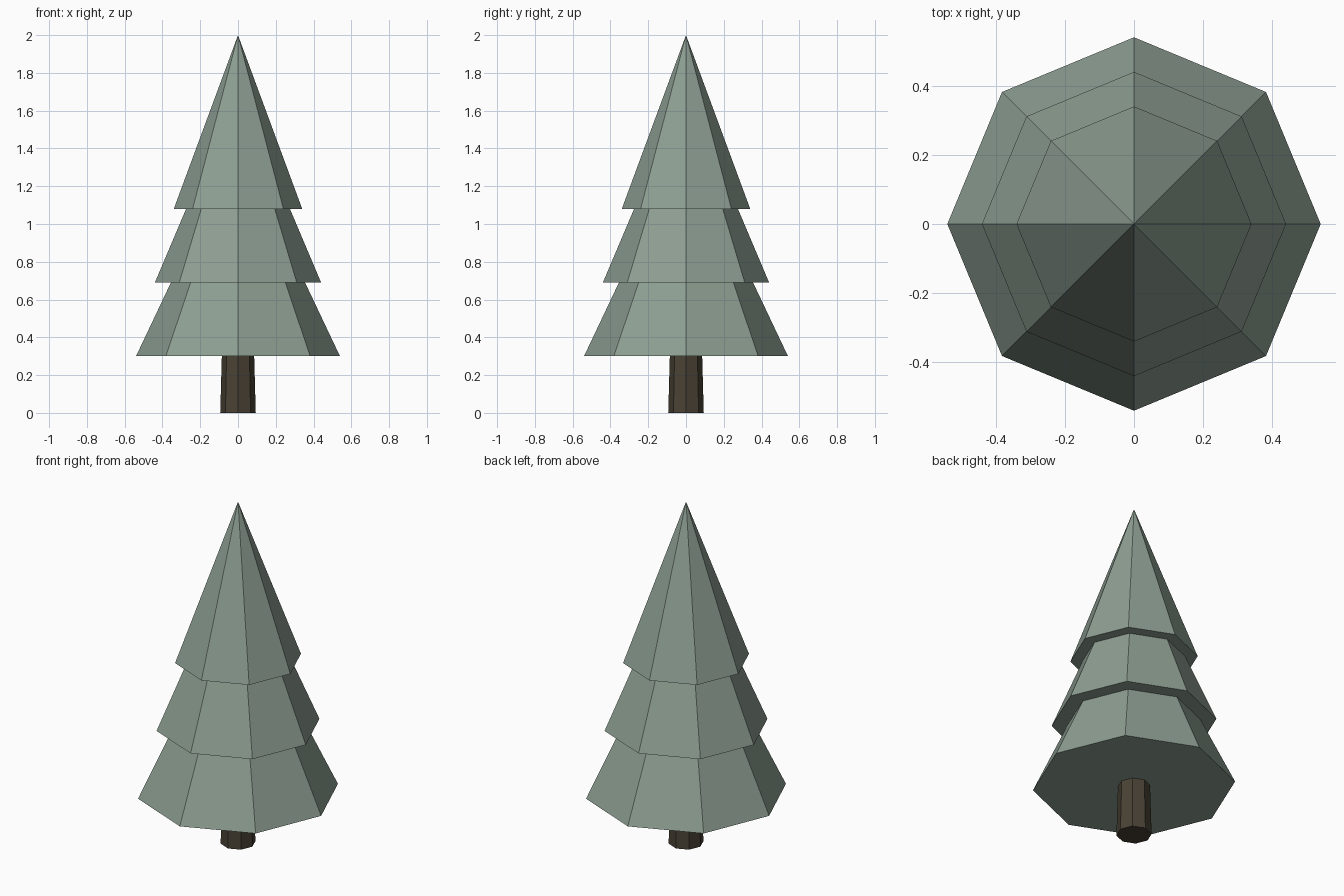
import bpy
import math

cube = bpy.data.objects.get("Cube")
if cube:
    bpy.data.objects.remove(cube, do_unlink=True)


def make_material(name, rgb):
    mat = bpy.data.materials.new(name)
    mat.use_nodes = True
    color = (*rgb, 1.0)
    mat.diffuse_color = color
    mat.node_tree.nodes["Principled BSDF"].inputs["Base Color"].default_value = color
    return mat


def octagon_cone(name, bottom_radius, top_radius, bottom, top, mat):
    """Flat-shaded eight-sided cone with corners on the x and y axes."""
    bpy.ops.mesh.primitive_cone_add(
        vertices=8, radius1=bottom_radius, radius2=top_radius,
        depth=top - bottom, location=(0, 0, (bottom + top) / 2))
    obj = bpy.context.object
    obj.name = name
    obj.data.materials.append(mat)
    return obj


needles = make_material("grey green needles", (0.27, 0.345, 0.29))
bark = make_material("dark brown bark", (0.066, 0.053, 0.035))

# Trunk, tapering up into the lowest branches
octagon_cone("trunk", 0.094, 0.084, 0.0, 0.36, bark)

# Three overlapping tiers of branches
tiers = [
    ("lower_branches", 0.54, 0.30, 1.44),
    ("middle_branches", 0.44, 0.69, 1.73),
    ("upper_branches", 0.34, 1.08, 2.00),
]
for name, radius, bottom, top in tiers:
    octagon_cone(name, radius, 0.0, bottom, top, needles)
